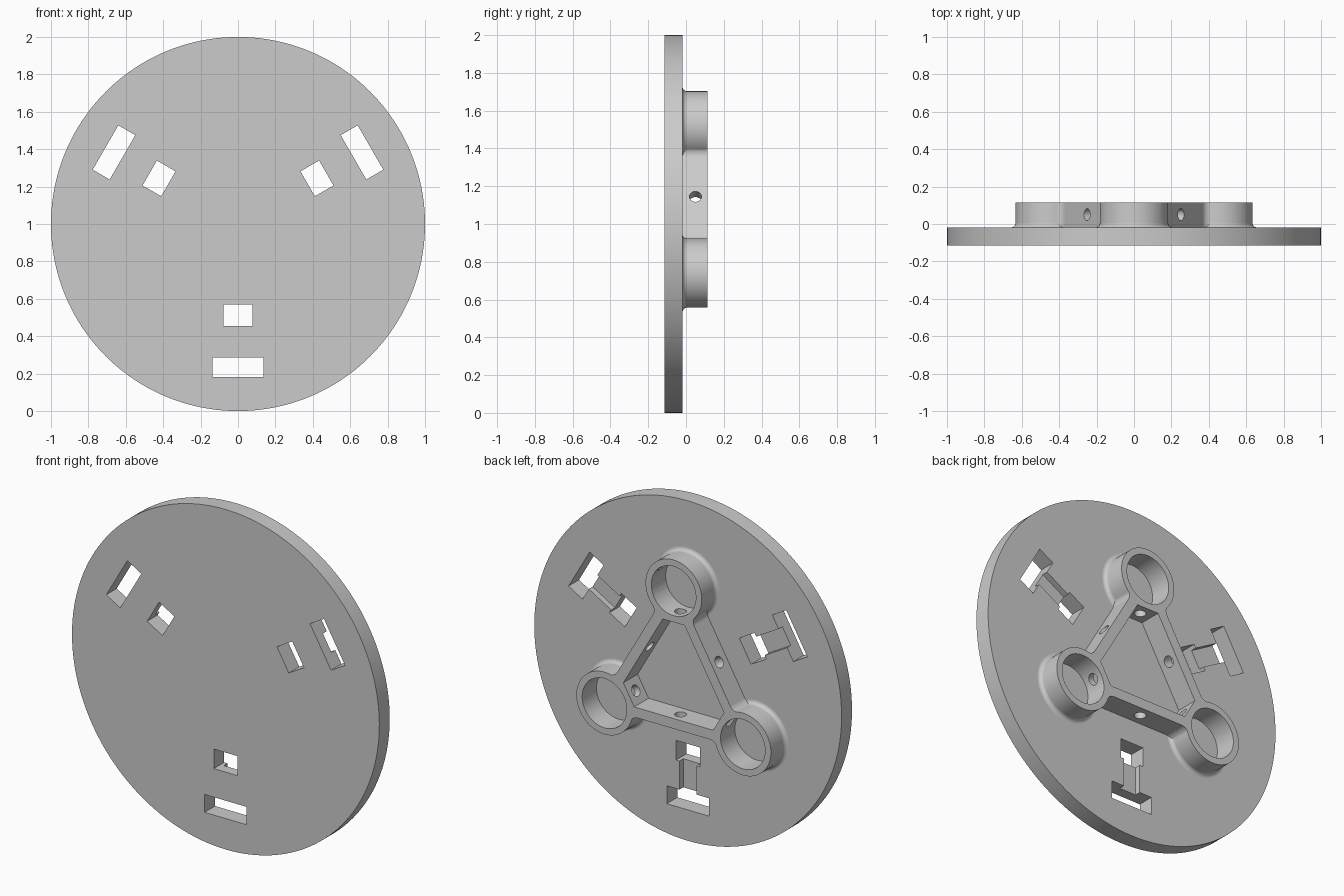
import bpy, bmesh
from math import pi, sin, cos, tan, radians
from mathutils import Matrix

cube = bpy.data.objects.get("Cube")
if cube:
    bpy.data.objects.remove(cube, do_unlink=True)

FRONT, FACE, BACK = -0.115, -0.018, 0.115   # depth levels along y
EMBED = FACE - 0.012                        # hub sinks slightly into the plate
CUT = (FACE - 0.05, 0.3)                    # depth range of the hub cutters
RING_DIST, RING_R, BORE_R = 0.52, 0.183, 0.145
FLARE = 0.023
BAR_IN, BAR_OUT = 0.23, 0.29
SIDES = [radians(a) for a in (30, 150, 270)]     # bars and slots
CORNERS = [radians(a) for a in (90, 210, 330)]   # rings

grey = bpy.data.materials.new("grey")
grey.use_nodes = True
grey.diffuse_color = (0.6, 0.6, 0.6, 1)
grey.node_tree.nodes["Principled BSDF"].inputs["Base Color"].default_value = grey.diffuse_color


def polar(r, t, angle):
    """Radial and sideways distance to x, z about the disc centre."""
    return r * cos(angle) - t * sin(angle), 1 + r * sin(angle) + t * cos(angle)


def finish(name, bm):
    bmesh.ops.remove_doubles(bm, verts=bm.verts, dist=1e-4)
    bmesh.ops.recalc_face_normals(bm, faces=bm.faces)
    mesh = bpy.data.meshes.new(name)
    bm.to_mesh(mesh)
    bm.free()
    mesh.materials.append(grey)
    obj = bpy.data.objects.new(name, mesh)
    bpy.context.collection.objects.link(obj)
    return obj


def prism(name, outline, y0, y1):
    bm = bmesh.new()
    rings = [[bm.verts.new((x, y, z)) for x, z in outline] for y in (y0, y1)]
    for ring in rings:
        bm.faces.new(ring)
    low, high = rings
    for i in range(len(low)):
        bm.faces.new((low[i - 1], low[i], high[i], high[i - 1]))
    return finish(name, bm)


def circle(cx, cz, r, n):
    return [(cx + r * cos(2 * pi * i / n), cz + r * sin(2 * pi * i / n)) for i in range(n)]


def block(r0, r1, half, angle, y0, y1):
    corners = [(r0, -half), (r1, -half), (r1, half), (r0, half)]
    return prism("cutter", [polar(r, t, angle) for r, t in corners], y0, y1)


def radial_rod(r0, r1, radius, angle):
    """Round rod pointing outward from the disc centre."""
    bm = bmesh.new()
    x, z = polar((r0 + r1) / 2, 0, angle)
    place = Matrix.Translation((x, 0.05, z)) @ Matrix.Rotation(pi / 2 - angle, 4, 'Y')
    bmesh.ops.create_cone(bm, cap_ends=True, segments=32, radius1=radius,
                          radius2=radius, depth=r1 - r0, matrix=place)
    return finish("cutter", bm)


def flared_tube(angle):
    """Turned thick tube with a rounded flare at its foot."""
    low, high, core = EMBED - 0.004, BACK + 0.01, 0.08
    profile = [(core, low), (RING_R + FLARE, low)]
    for i in range(9):
        a = -pi / 2 - i * pi / 16
        profile.append((RING_R + FLARE + FLARE * cos(a), FACE + FLARE + FLARE * sin(a)))
    profile += [(RING_R, high), (core, high)]
    x, z = polar(RING_DIST, 0, angle)
    bm = bmesh.new()
    verts = [bm.verts.new((x + r, y, z)) for r, y in profile]
    edges = [bm.edges.new((verts[i - 1], v)) for i, v in enumerate(verts)]
    bmesh.ops.spin(bm, geom=verts + edges, cent=(x, 0, z), axis=(0, 1, 0),
                   angle=2 * pi, steps=72)
    return finish("tube", bm)


def combine(target, tool, operation='DIFFERENCE'):
    mod = target.modifiers.new("combine", 'BOOLEAN')
    mod.operation, mod.object, mod.solver = operation, tool, 'EXACT'
    graph = bpy.context.evaluated_depsgraph_get()
    mesh = bpy.data.meshes.new_from_object(target.evaluated_get(graph))
    target.modifiers.clear()
    target.data = mesh
    bpy.data.objects.remove(tool, do_unlink=True)


# Round plate with three pairs of strap slots joined by shallow channels
plate = prism("round_plate", circle(0, 1, 1, 160), FRONT, FACE)
for a in SIDES:
    combine(plate, block(0.43, 0.545, 0.077, a, -0.2, 0.1))
    combine(plate, block(0.713, 0.818, 0.137, a, -0.2, 0.1))
    combine(plate, block(0.50, 0.75, 0.055, a, FACE - 0.035, 0.1))

# Triangular frame whose outer walls blend into the rings
half = RING_DIST * cos(pi / 6)
blend = 0.05
tangent = 0.234
outline = []
for a in SIDES:
    curve = []
    for i in range(8):
        b = pi - radians(69) * i / 7
        curve.append((BAR_OUT + blend + blend * cos(b), tangent + blend * sin(b)))
    side = [(r, -t) for r, t in reversed(curve)] + curve + [(RING_DIST / 2, half)]
    outline += [polar(r, t, a) for r, t in side]
hub = prism("triangular_ring_hub", outline, EMBED, BACK + 0.02)
for a in CORNERS:
    combine(hub, flared_tube(a), 'UNION')

# Level top of the hub
combine(hub, prism("cutter", circle(0, 1, 1.2, 4), BACK, 0.3))

# Open middle with blunt corners
blunt = 0.337
width = (2 * BAR_IN - blunt) * tan(pi / 6)
middle = [polar(blunt, t, a) for a in CORNERS for t in (-width, width)]
combine(hub, prism("cutter", middle, *CUT))

# Ring bores and cross holes
for a in CORNERS:
    combine(hub, prism("cutter", circle(*polar(RING_DIST, 0, a), BORE_R, 72), *CUT))
    combine(hub, radial_rod(0.28, 0.45, 0.032, a))
for a in SIDES:
    combine(hub, radial_rod(0.18, 0.34, 0.032, a))

# Smooth round walls, crisp edges
for obj in (plate, hub):
    bpy.ops.object.select_all(action='DESELECT')
    obj.select_set(True)
    bpy.context.view_layer.objects.active = obj
    bpy.ops.object.shade_smooth_by_angle(angle=radians(28))
    weighted = obj.modifiers.new("weighted_normals", 'WEIGHTED_NORMAL')
    weighted.keep_sharp = True
